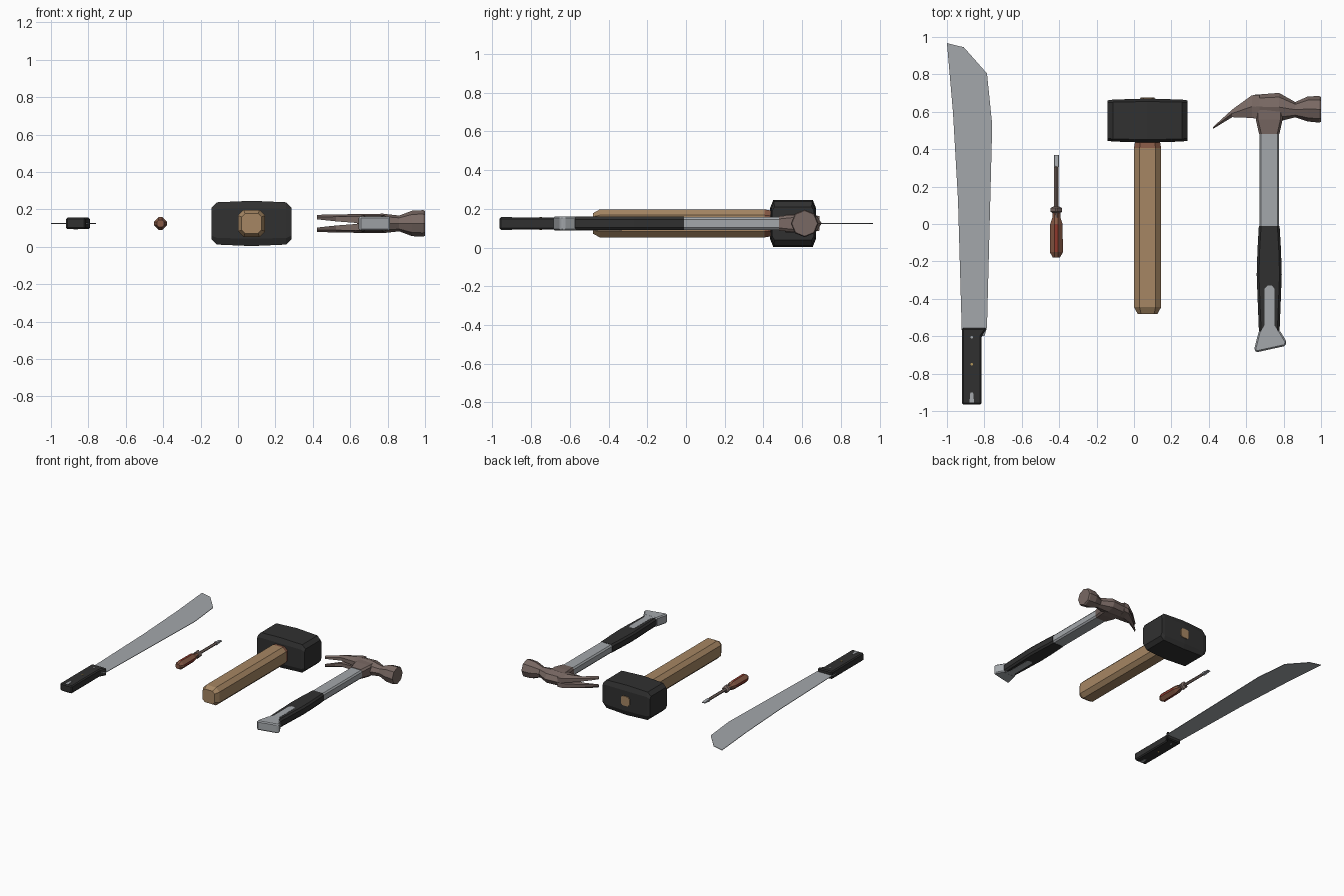
import bpy, bmesh, math
from mathutils import Vector

if "Cube" in bpy.data.objects:
    bpy.data.objects.remove(bpy.data.objects["Cube"])

ZC = 0.125  # all tools lie centred on this height


def mat(name, r, g, b):
    m = bpy.data.materials.new(name)
    m.diffuse_color = (r, g, b, 1)
    m.use_nodes = True
    m.node_tree.nodes["Principled BSDF"].inputs["Base Color"].default_value = m.diffuse_color
    return m


BLACK = mat("black", 0.03, 0.03, 0.03)
STEEL = mat("steel grey", 0.37, 0.39, 0.41)
WOOD = mat("tan wood", 0.38, 0.24, 0.125)
IRON = mat("brown iron", 0.19, 0.14, 0.125)
RUST = mat("red brown", 0.24, 0.10, 0.06)
RED = mat("red", 0.27, 0.04, 0.025)
BRASS = mat("brass", 0.45, 0.30, 0.10)


def finish(bm, name, mats, rule=None):
    bmesh.ops.recalc_face_normals(bm, faces=bm.faces)
    if rule:
        for f in bm.faces:
            f.material_index = rule(f)
    me = bpy.data.meshes.new(name)
    bm.to_mesh(me)
    bm.free()
    for m in mats:
        me.materials.append(m)
    ob = bpy.data.objects.new(name, me)
    bpy.context.collection.objects.link(ob)
    return ob


def loft(name, rings, mats, rule=None):
    """Skin a list of equal-length point rings and cap both ends."""
    bm = bmesh.new()
    vs = [[bm.verts.new(p) for p in r] for r in rings]
    n = len(vs[0])
    for a, b in zip(vs, vs[1:]):
        for i in range(n):
            j = (i + 1) % n
            bm.faces.new((a[i], a[j], b[j], b[i]))
    bm.faces.new(vs[0])
    bm.faces.new(vs[-1])
    return finish(bm, name, mats, rule)


def plate(name, outline, half, m, bevel=0.0):
    """Flat outline in x,y given thickness about the centre height."""
    ob = loft(name, [[(x, y, ZC + s * half) for x, y in outline] for s in (-1, 1)], [m])
    if bevel:
        md = ob.modifiers.new("bevel", "BEVEL")
        md.width = bevel
        md.segments = 1
    return ob


def cut_rect(a, b, ca, cb):
    """Rectangle of half sizes a, b with corners cut by ca, cb."""
    return [(a - ca, b), (a, b - cb), (a, cb - b), (a - ca, -b),
            (ca - a, -b), (-a, cb - b), (-a, b - cb), (ca - a, b)]


def along_y(cx, y, sec):
    return [(cx + u, y, ZC + v) for u, v in sec]


def along_x(x, cy, sec):
    return [(x, cy + u, ZC + v) for u, v in sec]


# ---- machete ----
plate("machete_blade", [(-0.92, -0.6), (-0.80, -0.6), (-0.786, -0.553), (-0.758, 0.53),
                        (-0.786, 0.805), (-0.91, 0.945), (-1.0, 0.967), (-0.968, 0.6),
                        (-0.941, 0.13)], 0.002, STEEL)
plate("machete_handle", [(-0.92, -0.555), (-0.786, -0.555), (-0.815, -0.60),
                         (-0.815, -0.965), (-0.92, -0.965)], 0.031, BLACK, 0.008)
for i, (y, m) in enumerate([(-0.605, STEEL), (-0.75, BRASS)]):
    plate(f"machete_rivet_{i}", [(-0.8675 + 0.008 * math.cos(k * math.pi / 3),
                                  y + 0.008 * math.sin(k * math.pi / 3)) for k in range(6)],
          0.033, m)
plate("machete_lanyard_plate", [(-0.88, -0.955), (-0.855, -0.955), (-0.86, -0.90),
                                (-0.875, -0.90)], 0.033, STEEL)

# ---- screwdriver ----
SX = -0.415


def diamond(r, c=0.009):
    return [(c, r - c), (r - c, c), (r - c, -c), (c, c - r),
            (-c, c - r), (c - r, -c), (c - r, c), (-c, r - c)]


def ridge_rule(f):
    n = f.normal
    return 1 if max(abs(n.x), abs(n.z)) > 0.93 and f.calc_area() > 0.002 else 0


loft("screwdriver_handle",
     [along_y(SX, y, diamond(r)) for y, r in
      [(-0.18, 0.028), (-0.15, 0.044), (0.0, 0.042), (0.035, 0.03), (0.06, 0.028)]],
     [RUST, RED], ridge_rule)
loft("screwdriver_collar",
     [along_y(SX, y, diamond(r, 0.004)) for y, r in
      [(0.02, 0.026), (0.06, 0.026), (0.066, 0.035), (0.085, 0.035), (0.093, 0.02)]], [IRON])
loft("screwdriver_shaft", [along_y(SX, y, diamond(0.015, 0.003)) for y in (0.08, 0.31)], [IRON])
loft("screwdriver_tip", [along_y(SX, y, cut_rect(0.013, h, 0.002, h * 0.3)) for y, h in
                         [(0.305, 0.011), (0.37, 0.003)]], [STEEL])

# ---- sledge hammer ----
KX = 0.0725
loft("sledge_head",
     [along_x(KX + dx, 0.553, cut_rect(a, b, ca, cb)) for dx, a, b, ca, cb in
      [(-0.213, 0.108, 0.085, 0.012, 0.02), (-0.185, 0.112, 0.113, 0.014, 0.035),
       (0, 0.118, 0.121, 0.016, 0.04),
       (0.185, 0.112, 0.113, 0.014, 0.035), (0.213, 0.108, 0.085, 0.012, 0.02)]], [BLACK])
loft("sledge_handle",
     [along_y(KX, y, cut_rect(h, h, c, c)) for y, h, c in
      [(-0.48, 0.053, 0.018), (-0.445, 0.0725, 0.03), (0.405, 0.0725, 0.03),
       (0.445, 0.066, 0.028), (0.46, 0.04, 0.015), (0.677, 0.038, 0.015)]],
     [WOOD, RUST], lambda f: int(0.41 < f.calc_center_median().y < 0.45))

# ---- claw hammer ----
HX = 0.723
loft("claw_hammer_shaft", [along_y(HX, y, cut_rect(0.053, 0.033, 0.01, 0.012))
                           for y in (-0.03, 0.50)], [STEEL])
loft("claw_hammer_grip",
     [along_y(HX, y, cut_rect(w, 0.035, 0.012, 0.014)) for y, w in
      [(-0.58, 0.055), (-0.43, 0.061), (-0.27, 0.067), (-0.14, 0.063), (-0.01, 0.0555)]], [BLACK])
plate("claw_hammer_grip_inlay", [(0.713, -0.33), (0.738, -0.33), (0.750, -0.345),
                                 (0.750, -0.54), (0.775, -0.58), (0.675, -0.58),
                                 (0.698, -0.54), (0.698, -0.345)], 0.0365, STEEL)
plate("claw_hammer_butt", [(0.668, -0.57), (0.78, -0.57), (0.816, -0.63), (0.81, -0.652),
                           (0.65, -0.687), (0.643, -0.668)], 0.037, STEEL, 0.008)
loft("claw_hammer_neck",
     [along_y(HX, y, cut_rect(w, h, 0.012, 0.014)) for y, w, h in
      [(0.48, 0.054, 0.037), (0.56, 0.072, 0.045), (0.62, 0.072, 0.045)]], [IRON])


def oval(a, b):
    return [(a * math.sin(k * math.pi / 4), b * math.cos(k * math.pi / 4)) for k in range(8)]


loft("claw_hammer_head",
     [along_x(x, cy, oval(a, b)) for x, cy, a, b in
      [(0.635, 0.628, 0.062, 0.05), (0.775, 0.625, 0.076, 0.052), (0.862, 0.611, 0.041, 0.042),
       (0.93, 0.615, 0.067, 0.068), (0.99, 0.613, 0.071, 0.071), (1.0, 0.613, 0.066, 0.066)]],
     [IRON])
# two mirrored claws with a wedge-shaped slot between them
for side, label in ((1, "upper"), (-1, "lower")):
    rings = []
    for x, top, low, slot, h in [(0.67, 0.69, 0.562, 0.0, 0.05), (0.63, 0.688, 0.567, 0.003, 0.05),
                                 (0.525, 0.612, 0.571, 0.011, 0.048),
                                 (0.423, 0.519, 0.509, 0.022, 0.046)]:
        mid = (top + low) / 2
        sec = [(top, slot), (top, h * 0.75), (mid, h), (low, h * 0.75), (low, slot)]
        rings.append([(x, y, ZC + side * z) for y, z in sec])
    loft(f"claw_hammer_{label}_claw", rings, [IRON])
